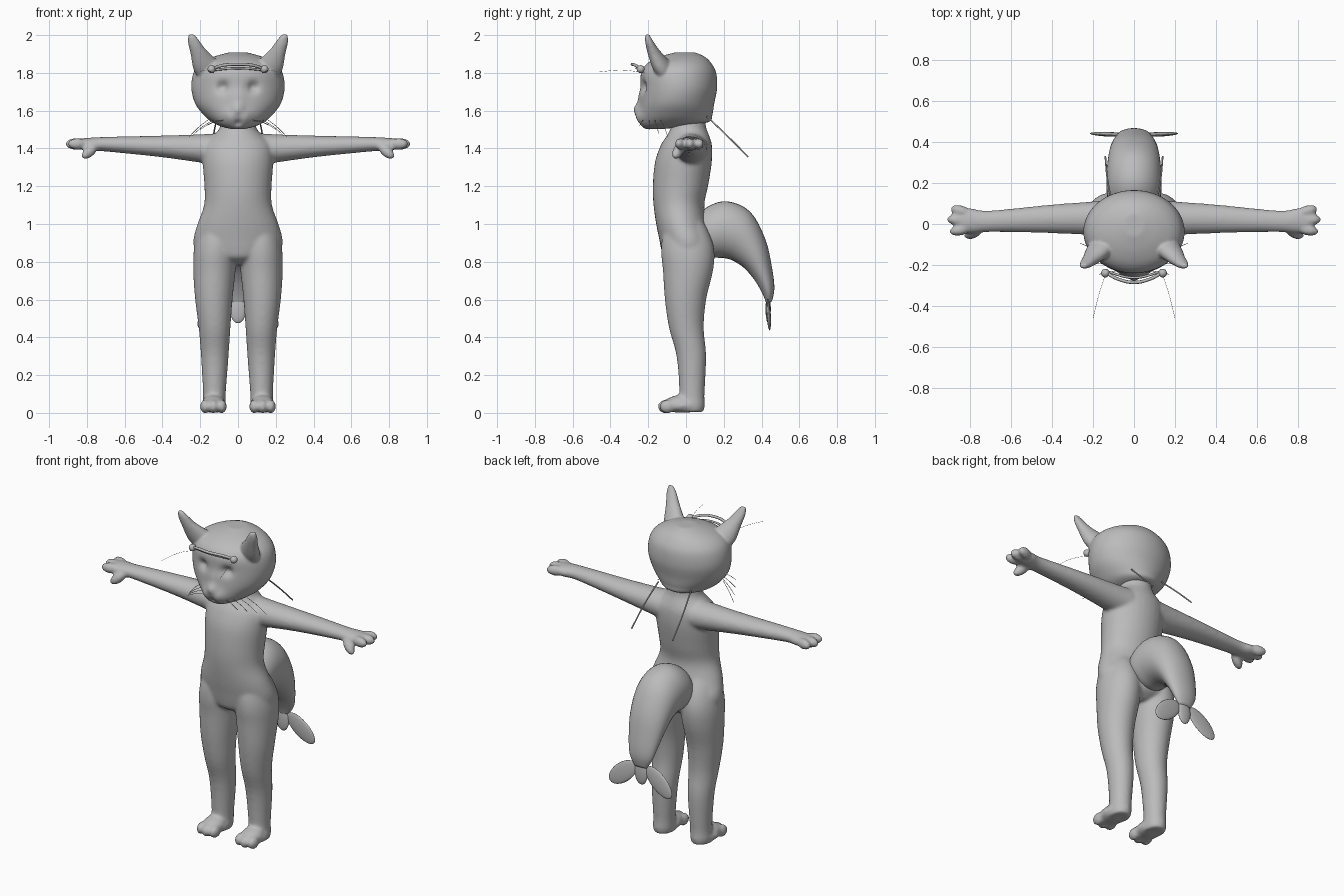
import bpy, bmesh, math
from mathutils import Vector, Matrix, Euler

cube = bpy.data.objects.get("Cube")
if cube:
    bpy.data.objects.remove(cube)

grey = bpy.data.materials.new("grey")
grey.use_nodes = True
tone = (0.5, 0.5, 0.5, 1)
grey.diffuse_color = tone
grey.node_tree.nodes["Principled BSDF"].inputs["Base Color"].default_value = tone
X, Y, Z = Vector((1, 0, 0)), Vector((0, 1, 0)), Vector((0, 0, 1))


# Slices are (centre, half-axis, half-axis)
def level(z, half, front, back, x=0):
    return Vector((x, (front + back) / 2, z)), X * half, Y * (back - front) / 2


def across(x, front, back, low, high):
    return Vector((x, (front + back) / 2, (low + high) / 2)), Y * (back - front) / 2, Z * (high - low) / 2


def span(half, y0, z0, y1, z1):
    a, b = Vector((0, y0, z0)), Vector((0, y1, z1))
    return (a + b) / 2, X * half, (b - a) / 2


def smooth_path(p0, p1, p2, p3, t):
    return (p1 * 2 + (p2 - p0) * t + (p0 * 2 - p1 * 5 + p2 * 4 - p3) * t * t
            + (p1 * 3 - p0 - p2 * 3 + p3) * t ** 3) / 2


def loft(bm, slices, sides=32, steps=4):
    """Closed skin through slices, smoothly interpolated."""
    rings, last = [], len(slices) - 1
    for i in range(last):
        four = [slices[min(max(i + k, 0), last)] for k in (-1, 0, 1, 2)]
        for s in range(steps):
            rings.append([smooth_path(*axis, s / steps) for axis in zip(*four)])
    rings.append(slices[last])
    loops = []
    for c, u, v in rings:
        angles = [math.tau * k / sides for k in range(sides)]
        loops.append([bm.verts.new(c + u * math.cos(a) + v * math.sin(a)) for a in angles])
    for a, b in zip(loops, loops[1:]):
        for k in range(sides):
            n = (k + 1) % sides
            bm.faces.new((a[k], a[n], b[n], b[k]))
    bm.faces.new(loops[0])
    bm.faces.new(loops[-1])


def blob(bm, loc, size, rot=(0, 0, 0)):
    turn = Euler([math.radians(r) for r in rot]).to_matrix()
    m = Matrix.LocRotScale(Vector(loc), turn, Vector(size))
    bmesh.ops.create_uvsphere(bm, u_segments=20, v_segments=12, radius=1, matrix=m)


def mirrored(bm):
    copy = bmesh.ops.duplicate(bm, geom=bm.verts[:] + bm.edges[:] + bm.faces[:])
    for v in copy["geom"]:
        if isinstance(v, bmesh.types.BMVert):
            v.co.x *= -1


def finish(bm, name, voxel=0, rounds=0):
    bmesh.ops.recalc_face_normals(bm, faces=bm.faces)
    mesh = bpy.data.meshes.new(name)
    bm.to_mesh(mesh)
    bm.free()
    ob = bpy.data.objects.new(name, mesh)
    bpy.context.collection.objects.link(ob)
    mesh.materials.append(grey)
    mesh.shade_smooth()
    if voxel:
        fuse = ob.modifiers.new("fuse", "REMESH")
        fuse.mode, fuse.voxel_size, fuse.use_smooth_shade = "VOXEL", voxel, True
        soft = ob.modifiers.new("soften", "SMOOTH")
        soft.factor, soft.iterations = 0.5, rounds


def strand(name, points, radius):
    curve = bpy.data.curves.new(name, "CURVE")
    curve.dimensions, curve.bevel_depth, curve.bevel_resolution = "3D", radius, 2
    curve.use_fill_caps = True
    line = curve.splines.new("BEZIER")
    line.bezier_points.add(len(points) - 1)
    for p, co in zip(line.bezier_points, points):
        p.co = co
        p.handle_left_type = p.handle_right_type = "AUTO"
    ob = bpy.data.objects.new(name, curve)
    bpy.context.collection.objects.link(ob)
    curve.materials.append(grey)


# Body: limbs on one side, mirrored, then the torso, fused together
bm = bmesh.new()
loft(bm, [level(0.004, 0.056, -0.05, 0.092, 0.127), level(0.04, 0.062, -0.05, 0.1, 0.127),
          level(0.1, 0.06, -0.035, 0.098, 0.125),
          level(0.3, 0.073, -0.05, 0.107, 0.123), level(0.45, 0.084, -0.09, 0.094, 0.124),
          level(0.6, 0.099, -0.112, 0.107, 0.128), level(0.75, 0.112, -0.122, 0.143, 0.125),
          level(0.86, 0.114, -0.132, 0.15, 0.12), level(0.96, 0.1, -0.12, 0.12, 0.11),
          level(1.06, 0.06, -0.08, 0.06, 0.1)])
blob(bm, (0.13, -0.02, 0.038), (0.07, 0.11, 0.038))
blob(bm, (0.13, -0.05, 0.05), (0.063, 0.085, 0.042), (15, 0, 0))
for dx, y in ((-0.044, -0.098), (0, -0.108), (0.044, -0.098)):
    blob(bm, (0.13 + dx, y, 0.034), (0.027, 0.043, 0.037))
loft(bm, [across(0.1, -0.07, 0.12, 1.31, 1.48), across(0.2, -0.055, 0.11, 1.325, 1.475),
          across(0.4, -0.045, 0.095, 1.353, 1.468), across(0.6, -0.04, 0.075, 1.374, 1.464),
          across(0.73, -0.04, 0.065, 1.386, 1.46), across(0.8, -0.045, 0.078, 1.388, 1.456),
          across(0.85, -0.03, 0.06, 1.398, 1.452)])
for x, y, turn in ((0.845, 0.064, 16), (0.862, 0.02, 2), (0.85, -0.03, -10)):
    blob(bm, (x, y, 1.424), (0.054, 0.027, 0.031), (0, 0, turn))
blob(bm, (0.785, -0.043, 1.385), (0.058, 0.028, 0.029), (0, 40, -25))
mirrored(bm)
loft(bm, [level(0.785, 0.05, -0.06, 0.09), level(0.82, 0.16, -0.115, 0.14),
          level(0.86, 0.225, -0.13, 0.152), level(0.92, 0.236, -0.142, 0.148),
          level(1.0, 0.215, -0.158, 0.115), level(1.1, 0.18, -0.172, 0.097),
          level(1.2, 0.178, -0.176, 0.117), level(1.33, 0.187, -0.164, 0.137),
          level(1.42, 0.18, -0.132, 0.137), level(1.47, 0.13, -0.1, 0.122),
          level(1.51, 0.097, -0.082, 0.107), level(1.58, 0.09, -0.08, 0.1)])
finish(bm, "body", 0.009, 10)

# Head with pressed-in eyes, a raised muzzle and a mouth dent
bm = bmesh.new()
loft(bm, [level(1.502, 0.03, -0.21, -0.13), level(1.515, 0.085, -0.235, -0.02),
          level(1.54, 0.14, -0.25, 0.12), level(1.58, 0.185, -0.25, 0.14),
          level(1.64, 0.228, -0.245, 0.15), level(1.72, 0.247, -0.24, 0.165),
          level(1.8, 0.236, -0.238, 0.16), level(1.85, 0.198, -0.205, 0.135),
          level(1.885, 0.13, -0.14, 0.1), level(1.908, 0.05, -0.06, 0.05)], 64, 6)
for x, z, radius, push in ((0.08, 1.725, 0.028, 0.03), (-0.08, 1.725, 0.028, 0.03), (0, 1.61, 0.03, -0.028),
                           (0.04, 1.57, 0.035, -0.018), (-0.04, 1.57, 0.035, -0.018),
                           (0, 1.67, 0.04, -0.01), (0, 1.535, 0.016, 0.018)):
    for v in bm.verts:
        if v.co.y < -0.12:
            d = ((v.co.x - x) ** 2 + (v.co.z - z) ** 2) / radius ** 2
            v.co.y += push * math.exp(-d)

# Ears: tapered cones leaning outward, blended into the head
for side in (1, -1):
    loft(bm, [(Vector((side * x, y, z)), Vector((side * w, 0, -drop)), Y * depth)
              for x, y, z, w, drop, depth in (
                  (0.14, -0.1, 1.795, 0.06, 0.04, 0.06), (0.182, -0.135, 1.85, 0.053, 0.035, 0.05),
                  (0.213, -0.172, 1.915, 0.038, 0.015, 0.034), (0.237, -0.196, 1.97, 0.029, 0.006, 0.021),
                  (0.247, -0.205, 2.003, 0.016, 0, 0.011))], 24, 5)
finish(bm, "head", 0.007, 5)

# Circlet across the brow with a bead at each end
strand("circlet_upper", [(-0.14, -0.235, 1.82), (-0.08, -0.268, 1.84), (0, -0.285, 1.845),
                         (0.08, -0.268, 1.84), (0.14, -0.235, 1.82)], 0.008)
strand("circlet_lower", [(-0.14, -0.23, 1.815), (0, -0.262, 1.825), (0.14, -0.23, 1.815)], 0.006)
bm = bmesh.new()
blob(bm, (0.14, -0.24, 1.82), (0.021, 0.021, 0.021))
mirrored(bm)
finish(bm, "circlet_beads")

# Thick tail arching back and down
bm = bmesh.new()
loft(bm, [span(0.1, 0.06, 0.86, 0.06, 1.04), span(0.13, 0.14, 0.825, 0.12, 1.095),
          span(0.135, 0.2, 0.82, 0.22, 1.12), span(0.13, 0.25, 0.805, 0.34, 1.065),
          span(0.118, 0.31, 0.765, 0.42, 0.92), span(0.098, 0.365, 0.7, 0.455, 0.77),
          span(0.075, 0.405, 0.63, 0.468, 0.66), span(0.04, 0.425, 0.58, 0.455, 0.59)])
finish(bm, "tail")

# Leaf-shaped fins at the tail end
bm = bmesh.new()
blob(bm, (0.122, 0.438, 0.52), (0.056, 0.011, 0.112), (4, -50, -2))
mirrored(bm)
blob(bm, (0, 0.435, 0.55), (0.044, 0.014, 0.075))
finish(bm, "tail_fins")

# Whiskers, brow hairs and trailing neck strands
for side, word in ((1, "left"), (-1, "right")):
    for i in range(4):
        start = Vector((side * (0.07 + 0.03 * i), -0.225 + 0.03 * i, 1.55))
        out = Vector((side * 0.1, -0.02 + 0.02 * i, -0.03 - 0.02 * i))
        strand(f"{word}_whisker_{i + 1}", [start, start + out * 0.5 + Z * 0.006, start + out], 0.0014)
    strand(f"{word}_brow_hair", [(side * 0.13, -0.22, 1.8), (side * 0.17, -0.34, 1.815),
                                 (side * 0.2, -0.46, 1.805)], 0.0008)
    strand(f"{word}_neck_strand", [(side * 0.11, 0.11, 1.57), (side * 0.13, 0.22, 1.465),
                                   (side * 0.14, 0.33, 1.355)], 0.004)
